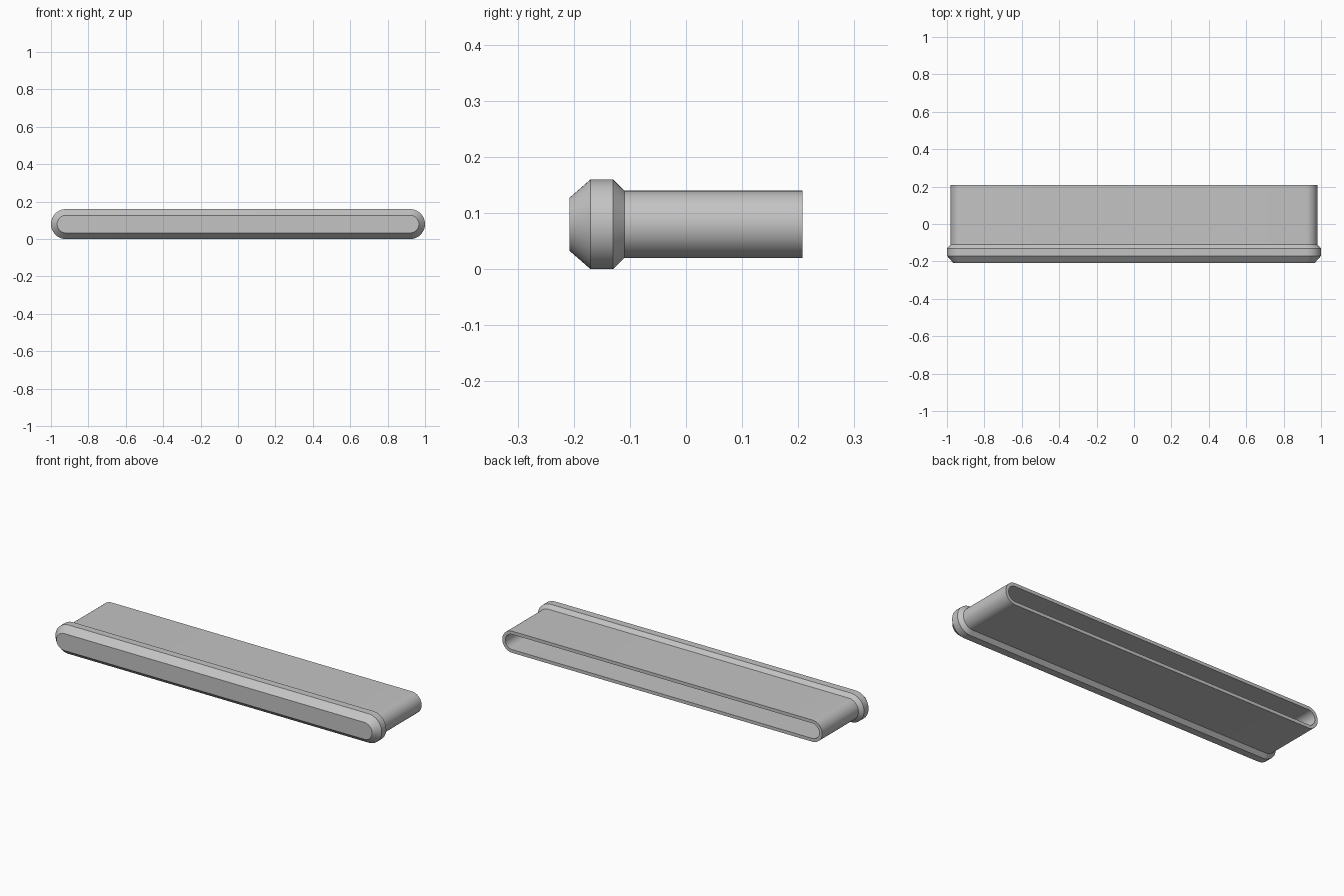
import bpy, bmesh, math

cube = bpy.data.objects.get("Cube")
if cube:
    bpy.data.objects.remove(cube, do_unlink=True)

grey = bpy.data.materials.new("light grey plastic")
grey.use_nodes = True
colour = (0.55, 0.55, 0.55, 1)
grey.diffuse_color = colour
grey.node_tree.nodes["Principled BSDF"].inputs["Base Color"].default_value = colour

HALF_STRAIGHT = 0.92   # distance from the middle to each rounded end's centre
MID_Z = 0.08
STEPS = 24             # segments in each rounded end


def slot_ring(bm, y, radius):
    """Rounded slot outline in the plane at y."""
    ring = []
    for side in (1, -1):
        for i in range(STEPS + 1):
            a = side * math.pi / 2 - math.pi / 2 + math.pi * (i / STEPS - 0.5)
            a += math.pi / 2 * (1 - side)
            if side < 0:
                a = math.pi / 2 + math.pi * i / STEPS
            else:
                a = -math.pi / 2 + math.pi * i / STEPS
            ring.append(bm.verts.new((side * HALF_STRAIGHT + radius * math.cos(a),
                                      y, MID_Z + radius * math.sin(a))))
    return ring


def loft(name, sections):
    """Skin slot outlines in order and close both ends."""
    bm = bmesh.new()
    rings = [slot_ring(bm, y, r) for y, r in sections]
    for a, b in zip(rings, rings[1:]):
        for i in range(len(a)):
            j = (i + 1) % len(a)
            bm.faces.new((a[i], a[j], b[j], b[i]))
    bm.faces.new(rings[0])
    bm.faces.new(rings[-1])
    bmesh.ops.recalc_face_normals(bm, faces=bm.faces)
    mesh = bpy.data.meshes.new(name)
    bm.to_mesh(mesh)
    bm.free()
    mesh.materials.append(grey)
    obj = bpy.data.objects.new(name, mesh)
    bpy.context.collection.objects.link(obj)
    bpy.ops.object.select_all(action="DESELECT")
    obj.select_set(True)
    bpy.context.view_layer.objects.active = obj
    bpy.ops.object.shade_smooth_by_angle(angle=math.radians(30))
    return obj


# Bevelled cap, hollow sleeve and cavity floor as one continuous skin
loft("end_plug", [
    (-0.208, 0.047),   # front face
    (-0.17, 0.08),     # front bevel
    (-0.13, 0.08),     # flange band
    (-0.11, 0.06),     # rear bevel
    (0.208, 0.06),     # outer sleeve
    (0.208, 0.042),    # rim
    (-0.13, 0.042),    # inner wall and floor
])
